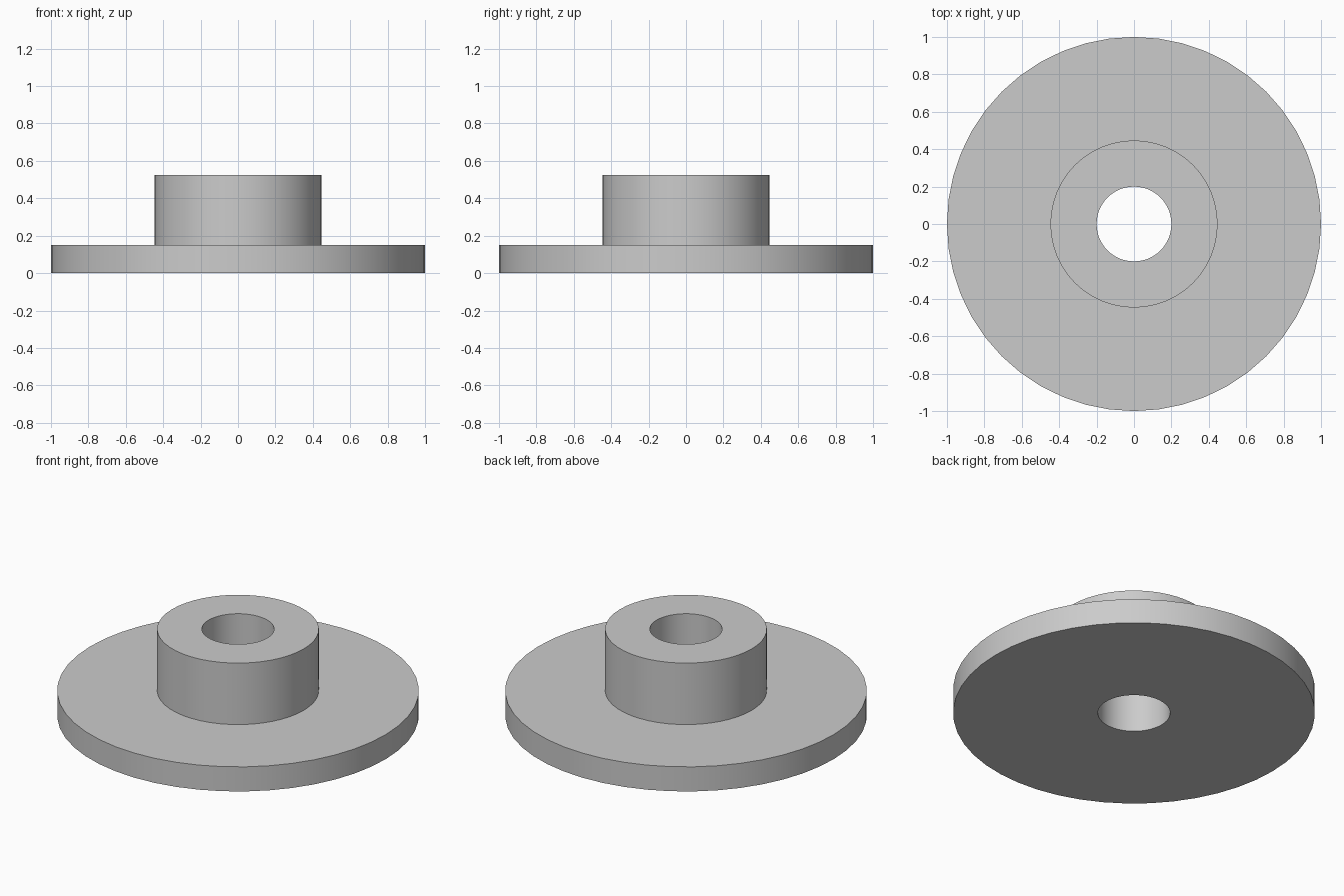
import bpy
import bmesh
import math

cube = bpy.data.objects.get("Cube")
if cube:
    bpy.data.objects.remove(cube, do_unlink=True)

SEGMENTS = 48
BORE_R, HUB_R, FLANGE_R = 0.2, 0.447, 1.0
FLANGE_TOP, HUB_TOP = 0.15, 0.525

# Plain grey metal
grey = bpy.data.materials.new("plain_grey")
grey.use_nodes = True
colour = (0.6, 0.6, 0.6, 1.0)
grey.diffuse_color = colour
grey.node_tree.nodes["Principled BSDF"].inputs["Base Color"].default_value = colour


def lathe(name, profile):
    """Revolve a closed (radius, height) profile around the z axis."""
    bm = bmesh.new()
    rings = []
    for i in range(SEGMENTS):
        a = 2 * math.pi * i / SEGMENTS
        rings.append([bm.verts.new((r * math.cos(a), r * math.sin(a), z))
                      for r, z in profile])
    count = len(profile)
    for i, ring in enumerate(rings):
        following = rings[(i + 1) % SEGMENTS]
        for j in range(count):
            k = (j + 1) % count
            bm.faces.new((ring[j], following[j], following[k], ring[k]))
    bmesh.ops.recalc_face_normals(bm, faces=bm.faces)
    mesh = bpy.data.meshes.new(name)
    bm.to_mesh(mesh)
    bm.free()
    mesh.materials.append(grey)
    obj = bpy.data.objects.new(name, mesh)
    bpy.context.collection.objects.link(obj)
    return obj


# Flange, raised hub and through bore as one turned part
part = lathe("flanged_hub", [
    (BORE_R, 0), (FLANGE_R, 0), (FLANGE_R, FLANGE_TOP),
    (HUB_R, FLANGE_TOP), (HUB_R, HUB_TOP), (BORE_R, HUB_TOP),
])

# Smooth round walls, sharp rims
bpy.ops.object.select_all(action='DESELECT')
part.select_set(True)
bpy.context.view_layer.objects.active = part
bpy.ops.object.shade_smooth_by_angle(angle=math.radians(30))
